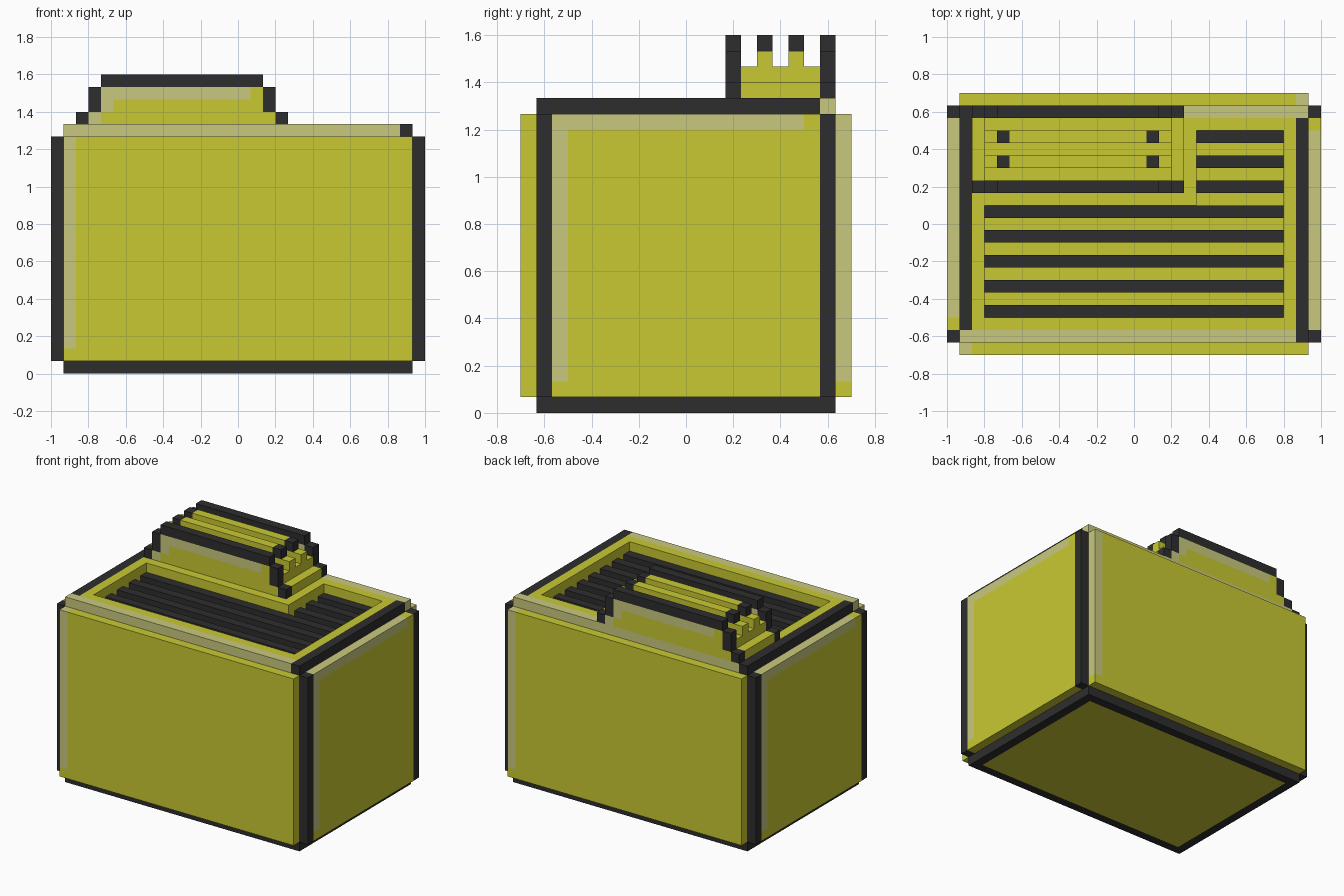
import bpy, bmesh
from mathutils import Vector

if "Cube" in bpy.data.objects:
    bpy.data.objects.remove(bpy.data.objects["Cube"])

U = 1 / 15                       # one block of the grid
ORIGIN = Vector((15, 10.5, 0))   # grid point that lands on the world origin
YELLOW, PALE, BLACK = 0, 1, 2


def material(name, rgb):
    m = bpy.data.materials.new(name)
    m.diffuse_color = (*rgb, 1)
    m.use_nodes = True
    m.node_tree.nodes["Principled BSDF"].inputs["Base Color"].default_value = m.diffuse_color
    return m


MATS = [material("yellow", (0.584, 0.584, 0.033)),
        material("pale_yellow", (0.584, 0.584, 0.212)),
        material("charcoal", (0.027, 0.027, 0.027))]

blocks = {}                      # grid cell -> (part, colour)


def box(part, colour, x0, x1, y0, y1, z0, z1):
    for x in range(x0, x1):
        for y in range(y0, y1):
            for z in range(z0, z1):
                blocks[x, y, z] = (part, colour)


def pair(part, colour, x0, x1, y0, y1, z0, z1, sx=30, sy=21):
    """A box and its copy turned half way round the vertical axis."""
    box(part, colour, x0, x1, y0, y1, z0, z1)
    box(part, colour, sx - x1, sx - x0, sy - y1, sy - y0, z0, z1)


def carve(x0, x1, y0, y1, z0, z1):
    for c in [c for c in blocks if x0 <= c[0] < x1 and y0 <= c[1] < y1 and z0 <= c[2] < z1]:
        del blocks[c]


def skin(part):
    """Make one mesh from the exposed block faces of a part."""
    bm = bmesh.new()
    verts = {}

    def vert(p):
        key = tuple(p)
        if key not in verts:
            verts[key] = bm.verts.new((Vector(p) - ORIGIN) * U)
        return verts[key]

    for c, (owner, colour) in blocks.items():
        if owner != part:
            continue
        for axis in range(3):
            a, b = (axis + 1) % 3, (axis + 2) % 3
            for side in (0, 1):
                n = list(c)
                n[axis] += 2 * side - 1
                if tuple(n) in blocks:
                    continue
                quad = []
                for da, db in ((0, 0), (1, 0), (1, 1), (0, 1)):
                    p = list(c)
                    p[axis] += side
                    p[a] += da
                    p[b] += db
                    quad.append(vert(p))
                f = bm.faces.new(quad if side else quad[::-1])
                f.material_index = colour
    # merge flat areas of one colour
    bmesh.ops.dissolve_limit(bm, angle_limit=0.02, verts=bm.verts[:],
                             edges=bm.edges[:], delimit={'MATERIAL'})
    me = bpy.data.meshes.new(part)
    bm.to_mesh(me)
    bm.free()
    for m in MATS:
        me.materials.append(m)
    bpy.context.collection.objects.link(bpy.data.objects.new(part, me))


# casing: core, then side and front/back panels
B = "casing"
box(B, YELLOW, 1, 29, 1, 20, 0, 20)
pair(B, YELLOW, 29, 30, 1, 20, 1, 19)
pair(B, YELLOW, 1, 29, 0, 1, 1, 19)
# highlights on the panels
pair(B, PALE, 29, 30, 2, 18, 18, 19)
pair(B, PALE, 29, 30, 2, 3, 2, 19)
pair(B, PALE, 1, 2, 0, 1, 2, 19)
# dark corner posts and bottom border
pair(B, BLACK, 29, 30, 1, 2, 1, 19)
pair(B, BLACK, 29, 30, 19, 20, 1, 19)
pair(B, BLACK, 1, 29, 1, 2, 0, 1)
pair(B, BLACK, 28, 29, 1, 20, 0, 1)
# top rim
pair(B, PALE, 1, 28, 1, 2, 19, 20)
pair(B, BLACK, 28, 29, 1, 19, 19, 20)
# L-shaped recess around the raised deck
carve(3, 27, 3, 18, 18, 20)
box(B, YELLOW, 3, 20, 12, 18, 18, 20)

# grille slats on the recess floor
for y in range(3, 18, 2):
    box("grille_slats", BLACK, 3 if y < 12 else 20, 27, y, y + 1, 18, 19)

# top unit: stepped base, two ridges with dark tips
H = "top_unit"
box(H, YELLOW, 2, 19, 14, 19, 20, 21)
box(H, YELLOW, 3, 18, 14, 19, 21, 22)
for colour, x0, x1, z0, z1 in ((YELLOW, 3, 18, 22, 23), (BLACK, 4, 17, 23, 24),
                               (YELLOW, 5, 16, 23, 24)):
    pair(H, colour, x0, x1, 15, 16, z0, z1, 21, 33)
# outlined stepped plates in front and behind
for colour, x0, x1, z0, z1 in ((BLACK, 2, 19, 20, 21), (BLACK, 3, 18, 21, 23),
                               (BLACK, 4, 17, 23, 24), (YELLOW, 3, 18, 20, 21),
                               (YELLOW, 4, 17, 21, 23), (PALE, 3, 4, 20, 21),
                               (PALE, 4, 5, 21, 23), (PALE, 4, 16, 22, 23)):
    pair(H, colour, x0, x1, 13, 14, z0, z1, 21, 33)

for part in (B, "grille_slats", H):
    skin(part)
